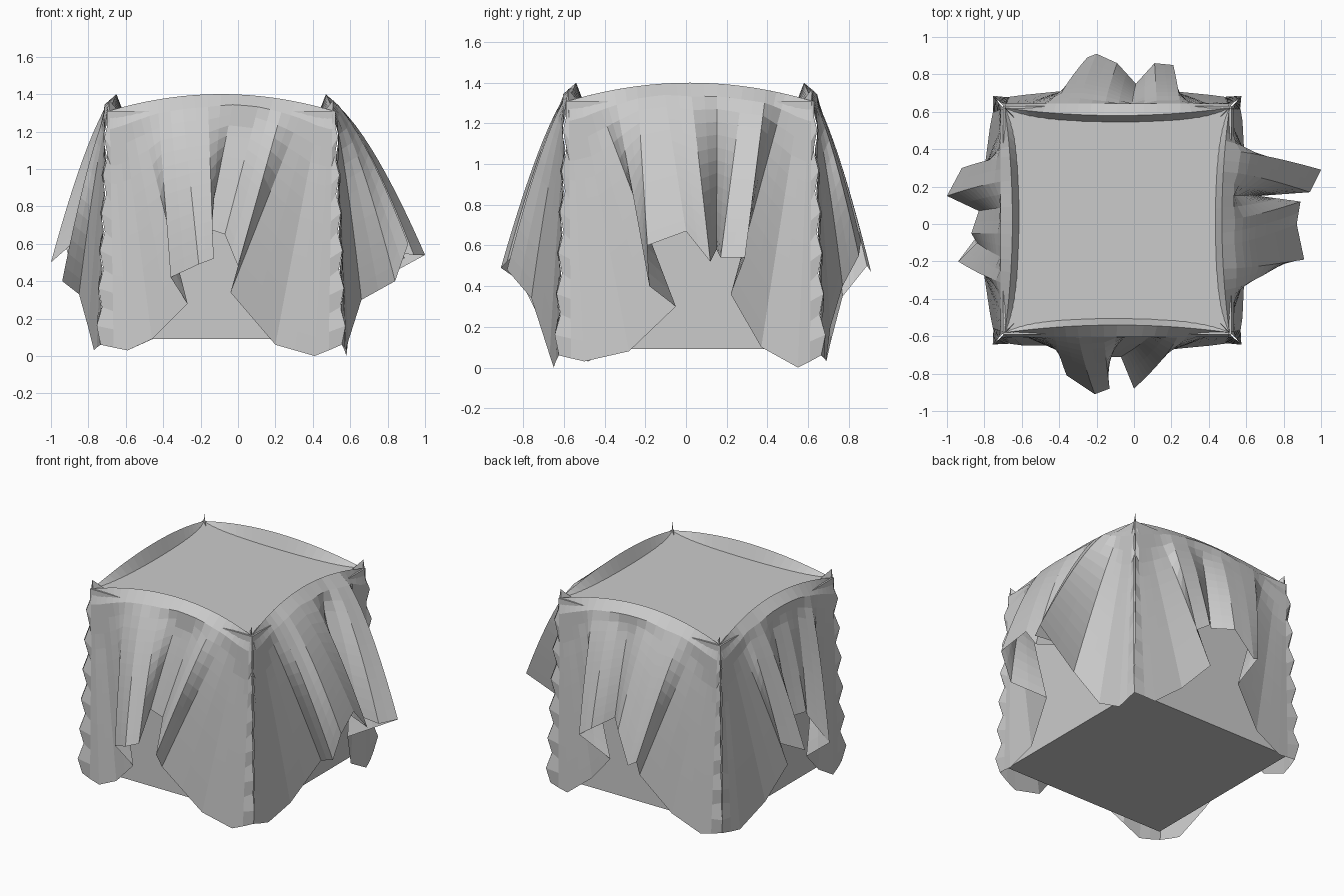
import bpy, bmesh, math
from mathutils import Vector

if "Cube" in bpy.data.objects:
    bpy.data.objects.remove(bpy.data.objects["Cube"])

CX, CY = -0.09, 0.02      # block centre
HALF, BASE = 0.61, 0.09   # block half size and underside height
ROWS, SUB = 13, 2         # cloth rows per side, columns per hem segment

# Hem of each hanging side: (sideways, outward, height), seen facing that side
FRONT = [(-.65, .65, .06), (-.5, .67, .03), (-.37, .67, .09), (-.18, .76, .28),
         (-.27, .83, .42), (-.12, .93, .49), (-.04, .9, .52), (-.07, .73, .68),
         (.02, .73, .65), (.09, .9, .48), (.05, .78, .34), (.29, .69, .06),
         (.5, .67, .0), (.65, .65, .06)]
RIGHT = [(-.65, .65, .06), (-.52, .67, .03), (-.3, .68, .08), (-.07, .75, .3),
         (-.2, .93, .4), (-.21, 1.0, .6), (-.02, .96, .67), (.1, .98, .52),
         (.13, .76, .58), (.15, 1.03, .54), (.27, 1.09, .54), (.2, .76, .36),
         (.35, .68, .1), (.53, .67, .0), (.65, .65, .06)]
BACK = [(-.65, .65, .06), (-.5, .67, .04), (-.3, .69, .2), (-.12, .75, .4),
        (-.3, .83, .55), (-.2, .84, .62), (-.1, .73, .68), (.0, .84, .66),
        (.11, .89, .47), (.16, .87, .5), (.1, .75, .35), (.3, .69, .12),
        (.5, .67, .03), (.65, .65, .06)]
LEFT = [(-.65, .65, .06), (-.5, .68, .04), (-.27, .71, .15), (-.1, .76, .35),
        (-.28, .83, .58), (-.13, .91, .5), (-.05, .74, .65), (.07, .78, .65),
        (.12, .75, .6), (.22, .85, .4), (.1, .76, .33), (.3, .71, .15),
        (.5, .68, .03), (.65, .65, .06)]


def hem_point(hem, c):
    i = min(c // SUB, len(hem) - 2)
    return Vector(hem[i]).lerp(Vector(hem[i + 1]), c / SUB - i)


def add_side(bm, hem, out, side):
    """Loft one hanging side from its arched top rim down to its hem."""
    cols = (len(hem) - 1) * SUB
    grid = []
    for c in range(cols + 1):
        s = -math.cos(math.pi * c / cols)
        corner = c in (0, cols)
        crest = Vector((.6 * s, .56 + .04 * s * s, 1.31 + .09 * (1 - s * s)))
        if corner:
            crest.z = 1.37
        end = hem_point(hem, c)
        # inner edge of the rim sinks into the block's top
        pts = [Vector((.52 * s, .52 - .01 * (1 - s * s), 1.27))]
        for r in range(ROWS + 1):
            t = r / ROWS
            p = crest.lerp(end, t)
            p.y = crest.y + (end.y - crest.y) * t ** .7
            if corner:   # crimped corner crease
                k = 1.0 if r == 0 else 1.01 + .018 * (-1) ** r
                p.x, p.y = p.x * k, p.y * k
            elif r > 0:  # keep the cloth just clear of the block
                p.y = max(p.y, .625)
            pts.append(p)
        grid.append([bm.verts.new((CX + side[0] * p.x + out[0] * p.y,
                                   CY + side[1] * p.x + out[1] * p.y,
                                   p.z)) for p in pts])
    for a, b in zip(grid, grid[1:]):
        for r in range(len(a) - 1):
            bm.faces.new((a[r], a[r + 1], b[r + 1], b[r]))


# Solid block under the cloth
bpy.ops.mesh.primitive_cube_add(size=2 * HALF, location=(CX, CY, BASE + HALF))
bpy.context.object.name = "block"

# Draped cloth: four sides welded at the corner creases
bm = bmesh.new()
add_side(bm, FRONT, (0, -1), (1, 0))
add_side(bm, RIGHT, (1, 0), (0, 1))
add_side(bm, BACK, (0, 1), (-1, 0))
add_side(bm, LEFT, (-1, 0), (0, -1))
bmesh.ops.remove_doubles(bm, verts=bm.verts, dist=.002)
bmesh.ops.recalc_face_normals(bm, faces=bm.faces)
mesh = bpy.data.meshes.new("draped_cloth")
bm.to_mesh(mesh)
bm.free()
cloth = bpy.data.objects.new("draped_cloth", mesh)
bpy.context.collection.objects.link(cloth)
